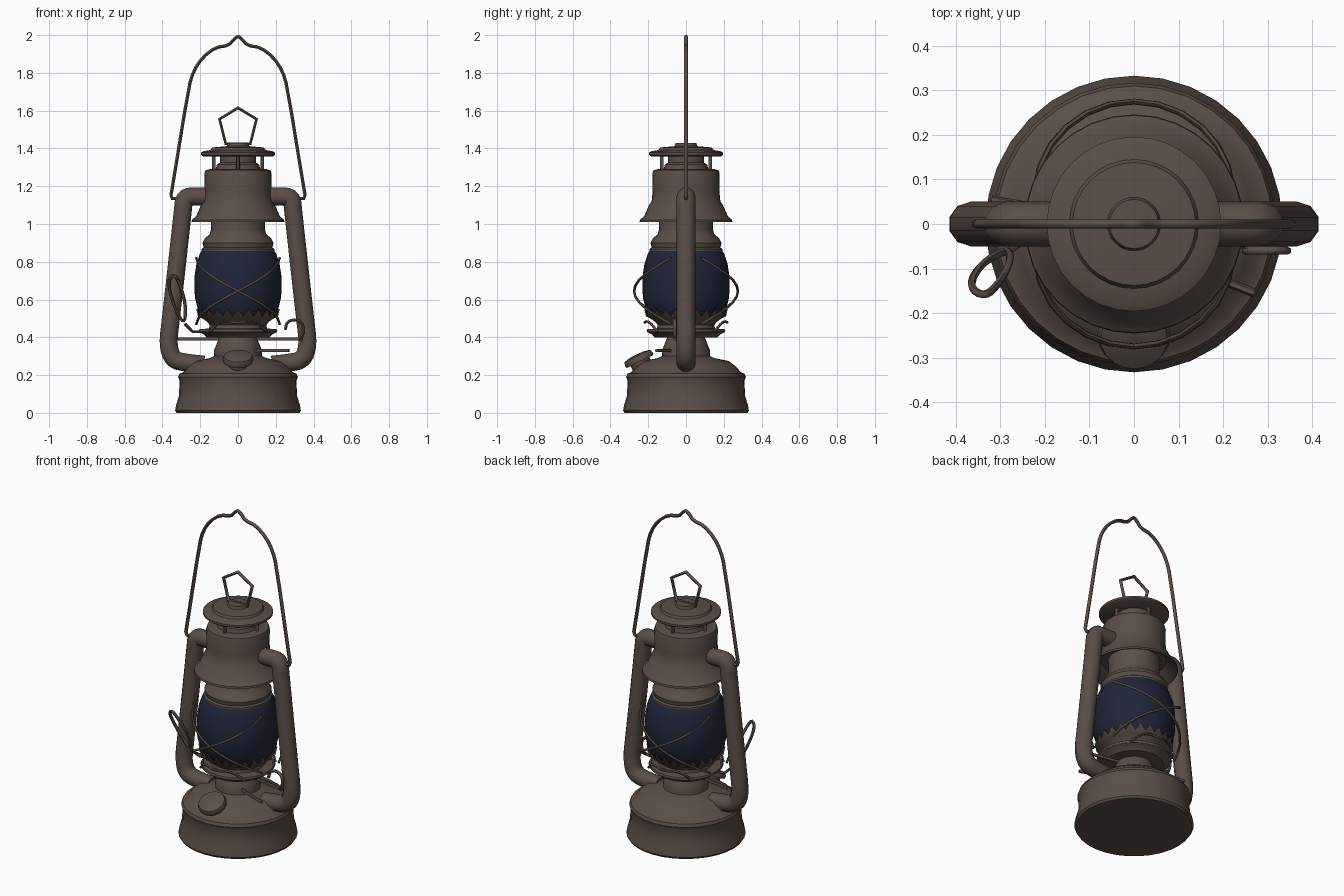
import bpy, bmesh, math
from mathutils import Vector

if "Cube" in bpy.data.objects:
    bpy.data.objects.remove(bpy.data.objects["Cube"])


def material(name, rgb):
    m = bpy.data.materials.new(name)
    m.diffuse_color = (*rgb, 1)
    m.use_nodes = True
    m.node_tree.nodes["Principled BSDF"].inputs["Base Color"].default_value = m.diffuse_color
    return m


BROWN = material("weathered_brown_metal", (0.105, 0.075, 0.064))
RUST = material("rusty_wire", (0.085, 0.058, 0.042))
NAVY = material("dark_blue_glass", (0.014, 0.018, 0.042))


def finish(ob, mat, angle=40):
    ob.data.materials.clear()
    ob.data.materials.append(mat)
    bpy.ops.object.select_all(action='DESELECT')
    ob.select_set(True)
    bpy.context.view_layer.objects.active = ob
    bpy.ops.object.shade_smooth_by_angle(angle=math.radians(angle))
    return ob


def lathe(name, profile, mat, n=32, tooth=None):
    """Spin (radius, z) points round z; tooth = (ring index, drop on odd columns)."""
    bm = bmesh.new()
    rings = []
    for k, (r, z) in enumerate(profile):
        if r == 0:
            rings.append([bm.verts.new((0, 0, z))] * n)
            continue
        ring = []
        for i in range(n):
            a = 2 * math.pi * i / n
            dz = tooth[1] if tooth and k == tooth[0] and i % 2 else 0
            ring.append(bm.verts.new((r * math.cos(a), r * math.sin(a), z - dz)))
        rings.append(ring)
    for a, b in zip(rings, rings[1:]):
        for i in range(n):
            j = (i + 1) % n
            vs = list(dict.fromkeys((a[i], a[j], b[j], b[i])))
            if len(vs) > 2:
                bm.faces.new(vs)
    bmesh.ops.recalc_face_normals(bm, faces=bm.faces)
    me = bpy.data.meshes.new(name)
    bm.to_mesh(me)
    bm.free()
    ob = bpy.data.objects.new(name, me)
    bpy.context.collection.objects.link(ob)
    return finish(ob, mat)


def chaikin(pts, times, closed=False):
    pts = [Vector(p) for p in pts]
    for _ in range(times):
        out = [] if closed else [pts[0]]
        pairs = list(zip(pts, pts[1:] + pts[:1])) if closed else list(zip(pts, pts[1:]))
        for p, q in pairs:
            out += [p.lerp(q, 0.25), p.lerp(q, 0.75)]
        pts = out if closed else out + [pts[-1]]
    return pts


def wire(name, pts, r, mat=BROWN, smooth=0, closed=False, res=1):
    pts = chaikin(pts, smooth, closed)
    cu = bpy.data.curves.new(name, 'CURVE')
    cu.dimensions = '3D'
    cu.bevel_depth = r
    cu.bevel_resolution = res
    cu.use_fill_caps = True
    sp = cu.splines.new('POLY')
    sp.points.add(len(pts) - 1)
    for s, p in zip(sp.points, pts):
        s.co = (*p, 1)
    sp.use_cyclic_u = closed
    ob = bpy.data.objects.new(name, cu)
    bpy.context.collection.objects.link(ob)
    bpy.ops.object.select_all(action='DESELECT')
    ob.select_set(True)
    bpy.context.view_layer.objects.active = ob
    bpy.ops.object.convert(target='MESH')
    return finish(bpy.context.view_layer.objects.active, mat, 60)


# Fuel tank and burner neck
lathe("fuel_tank", [(0, 0), (.325, 0), (.333, .012), (.328, .04), (.313, .09), (.309, .17),
                    (.317, .19), (.310, .208), (.29, .215), (.265, .245), (.225, .275),
                    (.15, .29), (.13, .30), (0, .30)], BROWN)
lathe("burner_neck", [(0, .28), (.125, .28), (.128, .33), (.115, .36), (.10, .40), (.09, .43), (0, .43)], BROWN)

# Globe gallery with toothed rim, and the globe
lathe("globe_plate", [(0, .40), (.165, .40), (.18, .415), (.205, .428), (.205, .438), (.16, .448), (0, .448)], BROWN)
lathe("toothed_gallery", [(.155, .44), (.15, .465), (.165, .485), (.198, .505), (.221, .55), (.214, .55),
                          (.19, .505), (.14, .46)], BROWN, 48, None)
for i in range(1):
    g = bpy.data.objects["toothed_gallery"]
    for v in g.data.vertices:
        a = math.atan2(v.co.y, v.co.x) / (2 * math.pi) * 48
        if v.co.z > .54 and round(a) % 2:
            v.co.z -= .04
            v.co.x *= .965
            v.co.y *= .965
lathe("globe", [(0, .47), (.15, .475), (.19, .51), (.213, .55), (.228, .61), (.231, .67), (.229, .73),
                (.220, .79), (.203, .84), (.188, .865), (0, .865)], NAVY)

# Collar above the globe
lathe("globe_collar", [(0, .855), (.192, .855), (.192, .868), (.182, .875), (.188, .90), (.175, .925),
                       (.15, .945), (.143, .97), (.145, 1.09), (0, 1.09)], BROWN)

# Chimney with flared hollow skirt
lathe("chimney", [(.145, 1.07), (.18, 1.07), (.236, 1.012), (.246, 1.01), (.244, 1.022), (.222, 1.04),
                  (.196, 1.10), (.182, 1.12), (.176, 1.18), (.178, 1.265), (.172, 1.285), (.15, 1.29),
                  (.118, 1.292), (.112, 1.315), (.095, 1.325), (.095, 1.375), (0, 1.375)], BROWN)

# Cap on four posts
lathe("chimney_cap", [(0, 1.36), (.185, 1.358), (.196, 1.366), (.196, 1.378), (.18, 1.386), (.145, 1.392),
                      (.138, 1.405), (.06, 1.412), (.055, 1.428), (0, 1.43)], BROWN)
for i in range(4):
    a = i * math.pi / 2 
    x, y = .128 * math.cos(a), .128 * math.sin(a)
    wire("cap_post", [(x, y, 1.285), (x, y, 1.365)], .010)

# Lifting ring on the cap
wire("cap_ring", [(-.065, 0, 1.425), (-.098, 0, 1.555), (0, 0, 1.615), (.098, 0, 1.555), (.065, 0, 1.425)],
     .010, closed=True)

# Carrying handle
half = [(.32, 0, 1.135), (.358, 0, 1.135), (.345, 0, 1.21), (.26, 0, 1.73), (.235, 0, 1.81), (.19, 0, 1.88),
        (.12, 0, 1.935), (.05, 0, 1.945), (.02, 0, 1.98)]
wire("carrying_handle", half + [(0, 0, 1.995)] + [(-x, y, z) for x, y, z in reversed(half)], .010, smooth=1)

# Side air tubes
for s in (-1, 1):
    path = [(.13, 1.145), (.22, 1.145), (.285, 1.145), (.293, 1.06), (.355, .50), (.372, .36), (.345, .28),
            (.27, .265), (.18, .255)]
    wire("side_tube", [(s * x, 0, z) for x, z in path], .05, smooth=2, res=3)

# Crossed guard wires, front and back, and their lower ring
for sy in (-1, 1):
    for sx in (-1, 1):
        pts = []
        for i in range(13):
            t = -1 + i / 6
            a = t * 1.22
            r = .275 - .04 * t * t
            pts.append((sx * r * math.sin(a), sy * r * math.cos(a), .645 - .175 * t))
        wire("guard_wire", pts, .007, RUST)
    wire("guard_foot", [(-.15, sy * .15, .43), (-.09, sy * .20, .49), (0, sy * .225, .475), (.09, sy * .20, .49),
                        (.15, sy * .15, .43)], .007, RUST, smooth=2)
ring = [(.20 * math.cos(i * math.pi / 16), .20 * math.sin(i * math.pi / 16), .435) for i in range(32)]
wire("guard_ring", ring, .009, closed=True)

# Globe lift rod, hook and lever loop
wire("lift_rod", [(-.32, .055, .392), (0, .0, .392), (.34, -.06, .392)], .009)
wire("lift_hook", [(.32, -.06, .392), (.345, -.06, .41), (.345, -.06, .47), (.31, -.06, .495), (.26, -.06, .485),
                   (.25, -.06, .44)], .009, smooth=2)
wire("lift_loop", [(-.285, -.055, .46), (-.345, -.09, .58), (-.372, -.14, .70), (-.335, -.165, .74),
                   (-.30, -.13, .66), (-.275, -.08, .56)], .009, smooth=2, closed=True)
wire("lift_loop_arm", [(-.28, -.06, .47), (-.24, -.03, .43), (-.17, -.02, .43)], .008)

# Wick crank
wire("wick_crank", [(.08, -.08, .33), (.27, -.155, .33)], .010)

# Tilted filler cap
cap = lathe("filler_cap", [(0, -.05), (.055, -.05), (.055, -.015), (.078, -.015), (.082, 0), (.075, .018),
                           (.04, .026), (0, .027)], BROWN, 20)
cap.location = (0, -.25, .285)
cap.rotation_euler = (math.radians(26), 0, 0)
